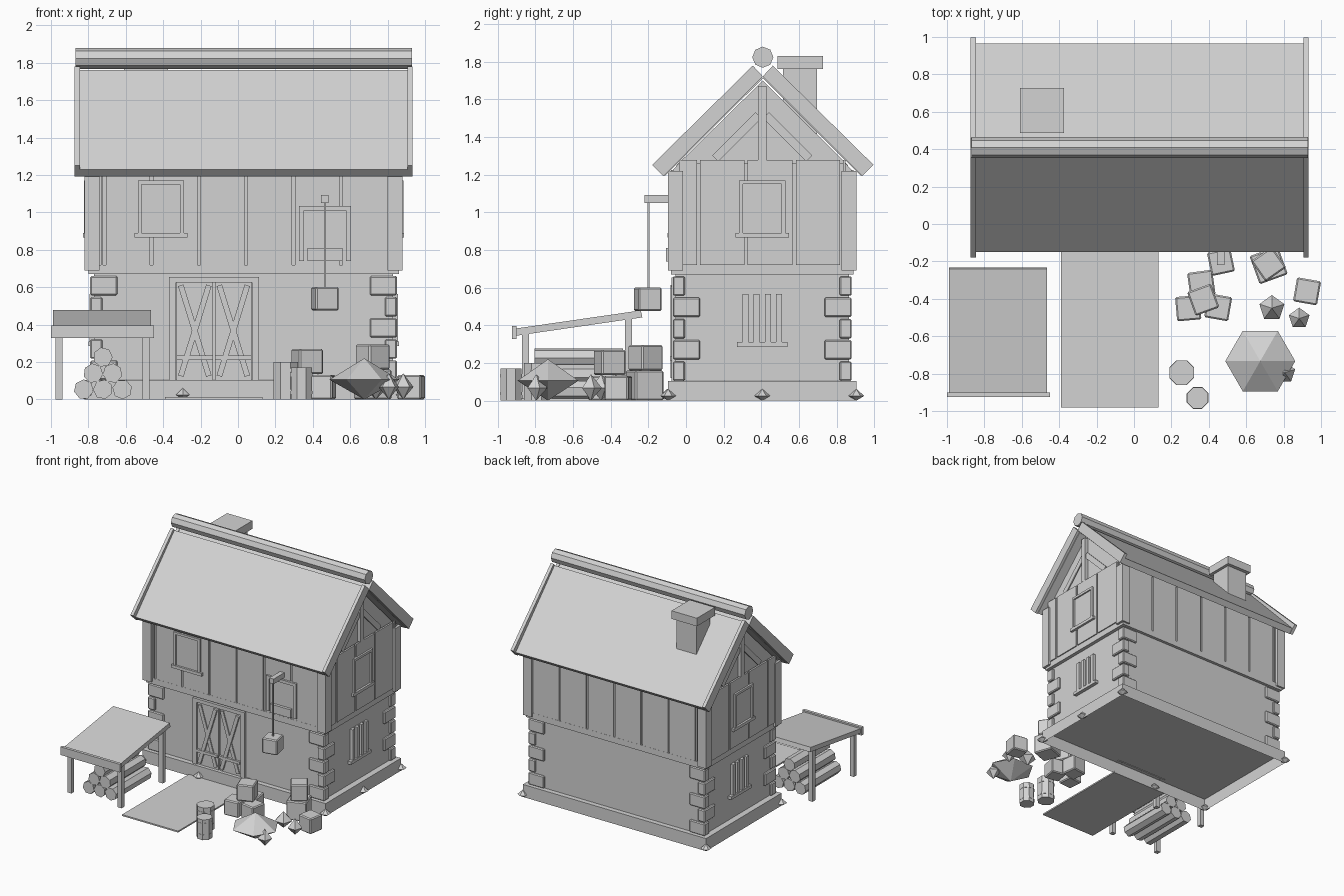
import bpy, bmesh
from math import pi, atan2, radians
from mathutils import Matrix, Vector

cube = bpy.data.objects.get("Cube")
if cube:
    bpy.data.objects.remove(cube, do_unlink=True)

GREY = (0.65, 0.65, 0.65, 1)
grey = bpy.data.materials.new("plain_grey")
grey.use_nodes = True
grey.diffuse_color = GREY
grey.node_tree.nodes["Principled BSDF"].inputs["Base Color"].default_value = GREY

MID_X, MID_Y = 0.03, 0.405      # centre of the house
HALF_X, HALF_Y = 0.85, 0.5      # half size of the upper floor and footing
RIDGE_Y = 0.408
HERE = Matrix.Identity(4)


def finish(name, bm, place=HERE, bevel=0):
    if bevel:
        bmesh.ops.bevel(bm, geom=bm.edges[:], offset=bevel, segments=1, affect='EDGES')
    bmesh.ops.transform(bm, matrix=place, verts=bm.verts)
    bmesh.ops.recalc_face_normals(bm, faces=bm.faces)
    mesh = bpy.data.meshes.new(name)
    bm.to_mesh(mesh)
    bm.free()
    mesh.materials.append(grey)
    obj = bpy.data.objects.new(name, mesh)
    bpy.context.collection.objects.link(obj)


def boxes(name, spans, place=HERE, bevel=0, open_below=False):
    """One object made of boxes, each given as x0, x1, y0, y1, z0, z1."""
    bm = bmesh.new()
    for x0, x1, y0, y1, z0, z1 in spans:
        centre = Matrix.Translation(((x0 + x1) / 2, (y0 + y1) / 2, (z0 + z1) / 2))
        size = Matrix.Diagonal((x1 - x0, y1 - y0, z1 - z0, 1))
        bmesh.ops.create_cube(bm, size=1, matrix=centre @ size)
    if open_below:
        bm.normal_update()
        under = [f for f in bm.faces if f.normal.z < -0.9]
        bmesh.ops.delete(bm, geom=under, context='FACES')
    finish(name, bm, place, bevel)


def box(name, x0, x1, y0, y1, z0, z1, place=HERE, **options):
    boxes(name, [(x0, x1, y0, y1, z0, z1)], place, **options)


def prism(name, profile, x0, x1):
    """Extrude a (y, z) profile along x."""
    bm = bmesh.new()
    face = bm.faces.new([bm.verts.new((x0, y, z)) for y, z in profile])
    extruded = bmesh.ops.extrude_face_region(bm, geom=[face])["geom"]
    moved = [v for v in extruded if isinstance(v, bmesh.types.BMVert)]
    bmesh.ops.translate(bm, vec=(x1 - x0, 0, 0), verts=moved)
    # The starting face stays as the near cap
    if not face.is_valid:
        bmesh.ops.holes_fill(bm, edges=bm.edges, sides=0)
    finish(name, bm)


def brace(name, start, end, width, depth, place):
    """Flat timber on a wall, between two (x, z) points."""
    run = Vector(end) - Vector(start)
    mid = (Vector(start) + Vector(end)) / 2
    turn = Matrix.Translation((mid.x, 0, mid.y)) @ Matrix.Rotation(atan2(run.x, run.y), 4, 'Y')
    half = run.length / 2
    box(name, -width / 2, width / 2, -depth, 0, -half, half, place @ turn)


def cone(name, sides, low, high, depth, place):
    bm = bmesh.new()
    bmesh.ops.create_cone(bm, cap_ends=True, segments=sides, radius1=low, radius2=high, depth=depth)
    finish(name, bm, place)


def wall(x, y, degrees=0):
    """Wall frame: local x runs along the wall, local -y points outward."""
    return Matrix.Translation((x, y, 0)) @ Matrix.Rotation(radians(degrees), 4, 'Z')


# Footing, open underneath, and ground floor
box("footing", MID_X - HALF_X, MID_X + HALF_X, MID_Y - HALF_Y, MID_Y + HALF_Y, 0, 0.105, open_below=True)
box("ground_floor_wall", -0.77, 0.83, -0.055, 0.865, 0.106, 0.68)
box("floor_beam", -0.8, 0.86, -0.08, 0.89, 0.67, 0.72)

# Corner stones alternate their long side
for sx in (-1, 1):
    for sy in (-1, 1):
        for row in range(5):
            long_x, long_y = (0.145, 0.065) if row % 2 == 0 else (0.065, 0.145)
            x, y, z = MID_X + sx * 0.82, MID_Y + sy * 0.475, 0.557 - row * 0.113
            xs, ys = sorted((x, x - sx * long_x)), sorted((y, y - sy * long_y))
            box("corner_stone", *xs, *ys, z, z + 0.103, bevel=0.007)
        # Corner posts of the upper floor
        x, y = MID_X + sx * HALF_X, MID_Y + sy * HALF_Y
        box("corner_post", *sorted((x, x - sx * 0.08)), *sorted((y, y - sy * 0.08)), 0.69, 1.22)

# Upper floor core with thin boards on every side
prism("upper_floor_wall", [(-0.07, 0.7), (0.88, 0.7), (0.88, 1.225), (0.845, 1.263),
                           (-0.035, 1.263), (-0.07, 1.225)], -0.8, 0.86)


def boards(name, edges, top, place, flip=False):
    if flip:
        edges = [-e for e in reversed(edges)]
    gap = 0.008
    boxes(name, [(a + gap, b - gap, -0.009, 0.006, 0.72, top)
                 for a, b in zip(edges, edges[1:])], place)


long_edges = [-0.77] + [0.014 + 0.253 * k for k in range(-3, 3)] + [0.78]
gable_edges = [-0.45, -0.338, -0.085, 0.17, 0.42, 0.45]
boards("front_boards", long_edges, 1.225, wall(MID_X, -0.07))
boards("back_boards", long_edges, 1.225, wall(MID_X, 0.88, 180), True)
boards("left_gable_boards", gable_edges, 1.277, wall(0.86, MID_Y, 90))
boards("right_gable_boards", gable_edges, 1.277, wall(-0.8, MID_Y, -90), True)


# Upper windows: a frame, a pane and a sill
def window(place):
    boxes("window_frame", [(-0.123, -0.103, -0.034, 0, 0.885, 1.17),
                           (0.103, 0.123, -0.034, 0, 0.885, 1.17),
                           (-0.103, 0.103, -0.034, 0, 1.15, 1.17)], place)
    box("window_pane", -0.103, 0.103, -0.021, 0, 0.885, 1.15, place)
    box("window_sill", -0.142, 0.142, -0.038, 0, 0.865, 0.89, place)


window(wall(-0.412, -0.06))

for place in (wall(0.85, MID_Y, 90), wall(-0.79, MID_Y, -90)):
    window(place)
    # Gable timbers
    box("king_post", -0.022, 0.022, -0.02, 0.04, 1.275, 1.67, place)
    for s in (-1, 1):
        brace("gable_brace", (s * 0.25, 1.285), (s * 0.02, 1.515), 0.045, 0.01, place)
    # Barred window of the ground floor
    low = place @ Matrix.Translation((0, 0.02, 0))
    box("barred_window_back", -0.1, 0.1, -0.006, 0.01, 0.31, 0.565, low)
    for i in range(4):
        x = -0.088 + i * 0.0587
        box("window_bar", x - 0.016, x + 0.016, -0.025, 0, 0.31, 0.565, low)
    box("barred_window_sill", -0.135, 0.135, -0.03, 0, 0.285, 0.31, low)

prism("gable_wall", [(-0.05, 1.235), (0.86, 1.235), (0.86, 1.25), (RIDGE_Y, 1.7), (-0.05, 1.25)],
      -0.78, 0.84)

# Roof sheets, barge boards, ridge log
sheet = [(-0.15, 1.229), (-0.114, 1.193), (RIDGE_Y, 1.712), (0.365, 1.762)]
barge = [(-0.18, 1.252), (-0.12, 1.192), (RIDGE_Y, 1.722), (0.355, 1.779)]
for label, flip in (("front", False), ("back", True)):
    def turned(points):
        return [(2 * RIDGE_Y - y if flip else y, z) for y, z in points]
    prism(label + "_roof", turned(sheet), -0.85, 0.91)
    for x in (-0.873, 0.905):
        prism(label + "_barge_board", turned(barge), x, x + 0.027)
lying = Matrix.Translation((MID_X, RIDGE_Y, 1.824)) @ Matrix.Rotation(pi / 2, 4, 'Y')
cone("ridge_log", 8, 0.056, 0.056, 1.8, lying)

# Chimney
box("chimney_shaft", -0.585, -0.4, 0.515, 0.697, 1.35, 1.77)
box("chimney_cap", -0.61, -0.375, 0.487, 0.727, 1.762, 1.83)

# Double door with crossed braces
door = wall(-0.128, -0.055)
boxes("door_frame", [(-0.24, -0.203, -0.022, 0, 0.1, 0.655), (0.203, 0.24, -0.022, 0, 0.1, 0.655),
                     (-0.203, 0.203, -0.022, 0, 0.625, 0.655)], door)
for s in (-1, 1):
    leaf = door @ Matrix.Translation((s * 0.103, 0, 0))
    box("door_leaf", -0.097, 0.097, -0.012, 0, 0.1, 0.625, leaf)
    box("door_rail", -0.097, 0.097, -0.03, 0, 0.212, 0.235, leaf)
    for t in (-1, 1):
        brace("door_brace", (-t * 0.075, 0.125), (t * 0.075, 0.61), 0.03, 0.024 + t * 0.003, leaf)
box("path", -0.39, 0.13, -0.98, -0.09, 0, 0.012)

# Loading hatch and hoist
hatch = wall(0.465, -0.06)
boxes("hatch_frame", [(-0.14, -0.113, -0.035, 0, 0.74, 1.035), (0.113, 0.14, -0.035, 0, 0.74, 1.035),
                      (-0.113, 0.113, -0.035, 0, 1.01, 1.035)], hatch)
box("hatch_door", -0.113, 0.113, -0.021, 0, 0.74, 1.01, hatch)
box("hatch_step", -0.094, 0.094, -0.045, 0, 0.74, 0.81, hatch)
box("hoist_beam", -0.02, 0.02, -0.16, 0, 1.05, 1.092, hatch)
box("hoist_rope", -0.005, 0.005, -0.145, -0.135, 0.59, 1.06, hatch)


# Crates: x, y, bottom, size, turn
def crate(name, x, y, z, size, degrees):
    h = size / 2
    box(name, -h, h, -h, h, z, z + size, wall(x, y, degrees), bevel=0.008)


crate("hung_crate", 0.465, -0.203, 0.475, 0.127, 12)
for spec in ((0.72, -0.22, 0, 0.16, 20), (0.72, -0.215, 0.16, 0.135, 35), (0.925, -0.36, 0, 0.13, -10),
             (0.36, -0.32, 0, 0.135, 8), (0.29, -0.45, 0, 0.13, 5), (0.45, -0.445, 0, 0.13, -10),
             (0.37, -0.405, 0.135, 0.135, 20)):
    crate("crate", *spec)

# Barrels
for x, y, radius, height in ((0.255, -0.795, 0.07, 0.2), (0.34, -0.93, 0.061, 0.17)):
    upright = Matrix.Translation((x, y, height / 2)) @ Matrix.Rotation(pi / 8, 4, 'Z')
    cone("barrel", 8, radius, radius, height, upright)
    for level in (0.22, 0.78):
        band = Matrix.Translation((0, 0, (level - 0.5) * height))
        cone("barrel_band", 8, radius + 0.002, radius + 0.002, 0.018, upright @ band)


# Stones: pointed above and below a wide middle
def stone(name, x, y, radius, height, sides=6, waist=0.48, turn=0):
    for part, low, high, z0, z1 in (("_base", 0.0, radius, 0, waist), ("_top", radius, 0.0, waist, 1)):
        spot = Matrix.Translation((x, y, height * (z0 + z1) / 2)) @ Matrix.Rotation(turn, 4, 'Z')
        cone(name + part, sides, low, high, height * (z1 - z0), spot)


stone("large_stone", 0.675, -0.733, 0.187, 0.22, turn=pi / 6)
for x, y, radius in ((0.737, -0.45, 0.07), (0.883, -0.505, 0.058), (0.806, -0.795, 0.058)):
    stone("small_stone", x, y, radius, 0.14, 5)
for x, y in ((-0.82, -0.095), (0.88, -0.095), (-0.82, 0.905), (0.88, 0.905), (0.88, MID_Y), (-0.295, -0.1)):
    stone("footing_stone", x, y, 0.042, 0.062, 6, 0.4)

# Lean-to with stacked logs
prism("lean_to_roof", [(-0.91, 0.382), (-0.24, 0.479), (-0.232, 0.442), (-0.905, 0.344)], -0.99, -0.465)
box("lean_to_beam", -1, -0.45, -0.925, -0.9, 0.328, 0.396)
for x in (-0.975, -0.51):
    box("lean_to_front_post", x, x + 0.038, -0.87, -0.833, 0, 0.36)
    box("lean_to_back_post", x, x + 0.038, -0.323, -0.286, 0, 0.44)
for row in range(3):
    for i in range(3 - row):
        x, z = -0.825 + i * 0.103 + row * 0.051, 0.054 + row * 0.086
        lay = Matrix.Translation((x, -0.57, z)) @ Matrix.Rotation(pi / 2, 4, 'X')
        cone("log", 7, 0.053, 0.053, 0.47, lay @ Matrix.Rotation(row + i * 0.7, 4, 'Z'))
